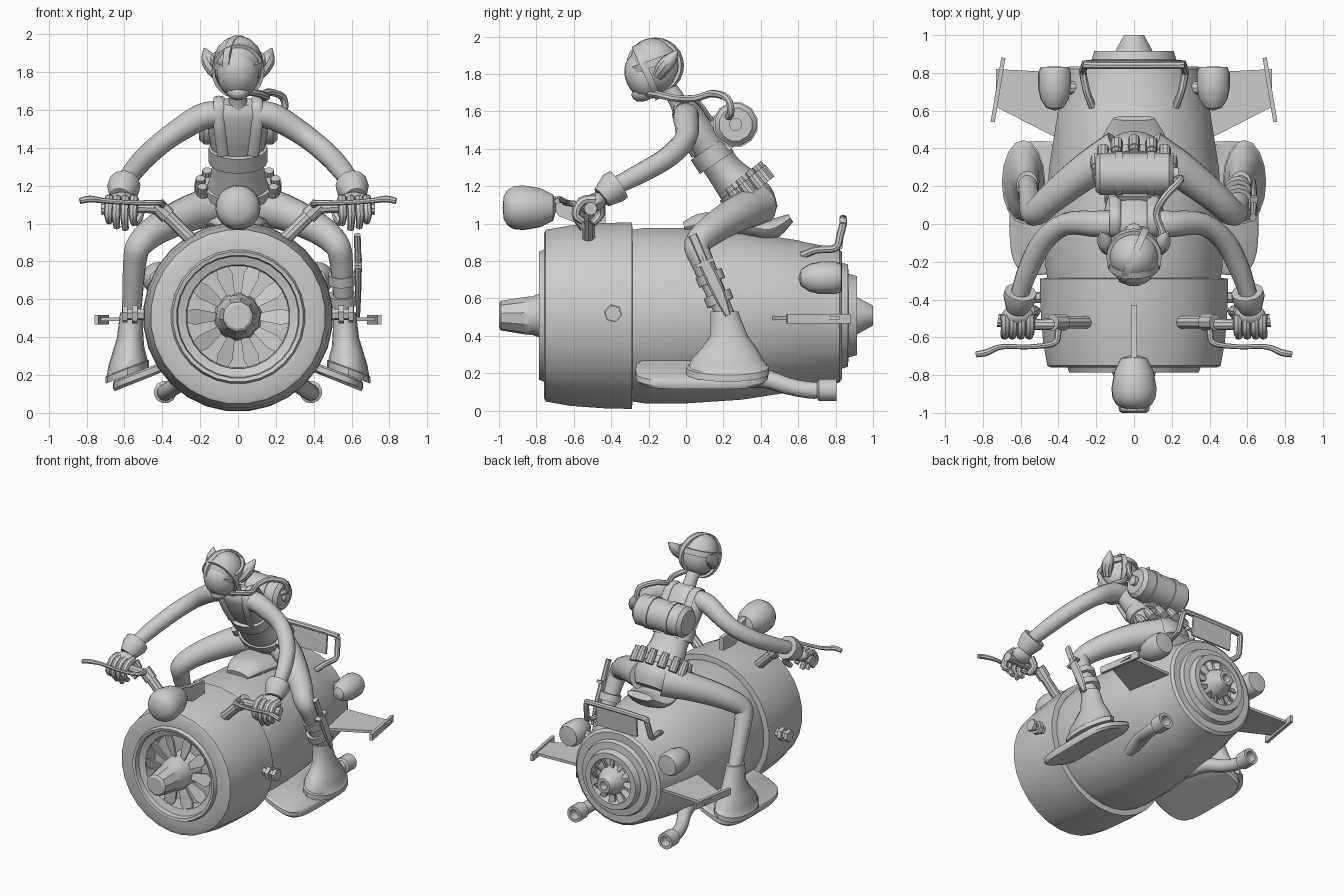
import bpy, bmesh, math
from mathutils import Vector, Matrix, Euler

V, pi = Vector, math.pi
CZ = 0.508  # height of the engine axis


def finish(name, bm, mirror=False):
    bmesh.ops.remove_doubles(bm, verts=bm.verts, dist=1e-5)
    bmesh.ops.recalc_face_normals(bm, faces=bm.faces)
    me = bpy.data.meshes.new(name)
    bm.to_mesh(me)
    bm.free()
    ob = bpy.data.objects.new(name, me)
    bpy.context.collection.objects.link(ob)
    if mirror:
        ob.modifiers.new("mirror", 'MIRROR').use_mirror_merge = False
    return ob


def skin(name, parts, mirror=False):
    """Each part is a list of point rings that are bridged and capped."""
    bm = bmesh.new()
    for rings in parts:
        vs = [[bm.verts.new(p) for p in r] for r in rings]
        n = len(vs[0])
        for a, b in zip(vs, vs[1:]):
            for i in range(n):
                bm.faces.new((a[i], a[(i + 1) % n], b[(i + 1) % n], b[i]))
        bm.faces.new(vs[0])
        bm.faces.new(vs[-1])
    return finish(name, bm, mirror)


def circle(c, s, u, r, r2, n):
    return [V(c) + s * r * math.cos(2 * pi * i / n) + u * r2 * math.sin(2 * pi * i / n) for i in range(n)]


def lathe(name, prof, origin, axis=(0, 1, 0), n=24, mirror=False):
    ax = V(axis).normalized()
    s = ax.orthogonal().normalized()
    u = ax.cross(s)
    return skin(name, [[circle(V(origin) + ax * t, s, u, max(r, 1e-4), max(r, 1e-4), n) for r, t in prof]], mirror)


def tube_rings(pts, n=10, sub=4, ref=(1, 0, 0)):
    """Points are x, y, z, radius and an optional second radius."""
    P = [V(tuple(p) if len(p) == 5 else tuple(p) + (p[3],)) for p in pts]
    Q = [2 * P[0] - P[1]] + P + [2 * P[-1] - P[-2]]
    out = []
    for i in range(1, len(Q) - 2):
        a, b, c, d = Q[i - 1:i + 3]
        for k in range(sub):
            t = k / sub
            out.append(0.5 * (2 * b + (c - a) * t + (2 * a - 5 * b + 4 * c - d) * t * t
                              + (3 * b - a - 3 * c + d) * t ** 3))
    out.append(P[-1])
    rings, s = [], V(ref)
    for i, p in enumerate(out):
        t = (out[min(i + 1, len(out) - 1)] - out[max(i - 1, 0)]).to_3d().normalized()
        s = s - t * s.dot(t)
        if s.length < 1e-3:
            s = t.orthogonal()
        s.normalize()
        rings.append(circle(p.to_3d(), s, t.cross(s), p[3], p[4], n))
    return rings


def tube(name, pts, mirror=False, **kw):
    return skin(name, [tube_rings(pts, **kw)], mirror)


def ball(name, c, rad, rot=(0, 0, 0), mirror=False, n=20):
    bm = bmesh.new()
    m = Matrix.LocRotScale(V(c), Euler(rot), V(rad))
    bmesh.ops.create_uvsphere(bm, u_segments=n, v_segments=n // 2, radius=1, matrix=m)
    return finish(name, bm, mirror)


def box(name, c, size, rot=(0, 0, 0), mirror=False):
    bm = bmesh.new()
    bmesh.ops.create_cube(bm, size=1, matrix=Matrix.LocRotScale(V(c), Euler(rot), V(size)))
    return finish(name, bm, mirror)


def fan(name, count, y, r0, r1, w0, w1, twist):
    parts = []
    for k in range(count):
        a = 2 * pi * k / count
        o, s = V((math.cos(a), 0, math.sin(a))), V((-math.sin(a), twist, math.cos(a)))
        rings = []
        for r, w in ((r0, w0), (r0 * .25 + r1 * .75, w1), (r1, w1 * .75)):
            c = V((0, y, CZ)) + o * r
            rings.append([c + s * i * w + V((0, j * .008, 0)) for i, j in ((-1, -1), (1, -1), (1, 1), (-1, 1))])
        parts.append(rings)
    skin(name, parts)


# engine body, cowl, nose and fans
axis0 = (0, 0, CZ)
lathe("front_cowl", [(0, -.62), (.27, -.62), (.275, -.73), (.32, -.745), (.325, -.78), (.345, -.785), (.355, -.76),
                     (.44, -.76), (.462, -.75), (.485, -.62), (.498, -.45), (.502, -.29), (.46, -.285)], axis0, n=28)
lathe("engine_body", [(.2, -.4), (.46, -.3), (.472, -.22), (.472, 0), (.452, .3), (.405, .6), (.398, .62), (.36, .82),
                      (.34, .835), (.285, .835), (.275, .865), (.225, .87), (.212, .915), (.17, .915), (.155, .86),
                      (0, .86)], axis0, n=28)
lathe("nose_cone", [(.13, -.62), (.12, -.78), (.105, -.82), (.1, -.87), (.08, -.99), (.065, -1), (0, -1)], axis0, n=10)
fan("front_fan", 10, -.72, .1, .27, .018, .042, .3)
lathe("tail_cone", [(.11, .85), (.1, .92), (.055, 1), (.032, 1), (.03, .95), (0, .95)], axis0, n=12)
fan("tail_fan", 12, .89, .08, .175, .01, .02, .5)
lathe("cowl_bolt", [(.03, .47), (.03, .53), (.05, .53), (.05, .56), (.03, .56), (.03, .585), (.045, .585),
                    (.045, .61), (0, .61)], (0, -.39, .52), (1, 0, 0), 6, True)

# headlight and its fin
lathe("headlight", [(0, -.98), (.06, -.975), (.095, -.955), (.115, -.92), (.12, -.87), (.105, -.78), (.07, -.71),
                    (0, -.69)], (0, 0, 1.085), n=18)
fin = [(-.76, 1.16), (-.6, 1.12), (-.43, 1.1), (-.43, .99), (-.55, .99), (-.68, 1.04)]
skin("headlight_fin", [[[(x, y, z) for y, z in fin] for x in (-.015, .015)]])

# handlebars and brake levers
tube("handlebar_stem", [(.24, -.52, .91, .035), (.33, -.52, 1.0, .035), (.41, -.52, 1.08, .035)], True)
tube("handlebar_clamp", [(.37, -.52, 1.04, .045), (.43, -.52, 1.1, .045)], True, sub=1)
tube("hand_grip", [(.4, -.53, 1.08, .03), (.55, -.53, 1.085, .03), (.72, -.51, 1.08, .035)], True)
tube("brake_lever", [(.4, -.56, 1.1, .018), (.42, -.63, 1.11, .016), (.55, -.65, 1.11, .013), (.7, -.65, 1.12, .014),
                     (.78, -.68, 1.13, .018), (.835, -.69, 1.12, .016)], True, n=8)

# seat
tube("seat", [(0, -.01, .98, .09, .03), (0, .1, 1.0, .14, .06), (0, .3, .99, .17, .06), (0, .45, .97, .17, .06),
              (0, .56, 1.03, .11, .025)], n=14)

# rear rack, plate, lamps, wings
rack = [(.22, .62, .83), (.25, .7, .86), (.27, .8, .87), (.265, .825, .94), (.255, .84, 1.0), (.22, .84, 1.025)]
tube("rear_rack", [p + (.02,) for p in rack] + [(-x, y, z, .02) for x, y, z in rack[::-1]], n=8, sub=3)
box("rear_plate", (0, .835, .94), (.34, .015, .15), (-.1, 0, 0))
lathe("rear_lamp", [(0, .6), (.045, .615), (.075, .66), (.088, .72), (.088, .8), (.075, .83), (0, .835)],
      (.42, 0, .71), n=14, mirror=True)
tube("rear_lamp_arm", [(.3, .72, .69, .035), (.4, .72, .71, .035)], True, sub=1)
skin("tail_wing", [[[(x, a, .485), (x, b, .485), (x, b, .505), (x, a, .505)]
                    for x, a, b in ((.34, .42, .8), (.73, .62, .82))]], True)
box("wing_endplate", (.72, .71, .492), (.022, .345, .05), (0, 0, .165), True)

# exhaust pipes
tube("exhaust_pipe", [(.24, .25, .17, .05), (.29, .42, .17, .05), (.35, .55, .13, .045), (.38, .66, .11, .045),
                      (.385, .74, .11, .045)], True, n=12)
lathe("exhaust_tip", [(.045, .7), (.06, .71), (.06, .805), (.038, .805), (.035, .73), (0, .73)], (.385, 0, .11),
      n=12, mirror=True)

# sloped foot boards with rounded ends
edge = []
for i in range(28):
    c, s = math.cos(2 * pi * i / 28), math.sin(2 * pi * i / 28)
    edge.append((.5 + .16 * math.copysign(abs(c) ** .6, c), .085 + .355 * math.copysign(abs(s) ** .5, s)))
slope = lambda x: -.38 * (x - .58)
skin("foot_board", [[[(.5 + (x - .5) * k, y * k + .085 * (1 - k), h + slope(x)) for x, y in edge]
                     for k, h in ((.95, .145), (1, .16), (1, .19), (.96, .2))]], True)

# boots
boot = []
for z, y0, y1, cx, hw, tilt in ((.53, .13, .28, .565, .058, 0), (.5, .13, .29, .565, .062, 0), (.4, .13, .33, .57, .07, .2),
                               (.33, .08, .38, .58, .085, .5), (.28, .03, .41, .585, .1, .8), (.24, .015, .435, .585, .108, 1),
                               (.235, .0, .445, .585, .115, 1), (.2, .0, .445, .585, .115, 1)):
    boot.append([(p.x, p.y, p.z + slope(p.x) * tilt) for p in
                 circle((cx, (y0 + y1) / 2, z), V((1, 0, 0)), V((0, 1, 0)), hw, (y1 - y0) / 2, 16)])
skin("boot", [boot], True)

# legs
tube("leg", [(.08, .39, 1.1, .11), (.24, .29, 1.06, .098), (.42, .15, .975, .082), (.52, .06, .89, .07),
             (.545, .085, .8, .062), (.555, .15, .65, .055), (.565, .22, .49, .05)], True, n=14)

# knife strapped to one shin
for z, y in ((.71, .13), (.6, .175)):
    tube("shin_strap", [(.55, y - .01, z + .025, .075), (.552, y + .01, z - .025, .075)], sub=1, n=12)
tube("knife_sheath", [(.635, .1, .79, .02, .035), (.635, .17, .64, .016, .035), (.635, .225, .51, .01, .015)], n=8)
tube("knife_handle", [(.63, .035, .94, .018, .025), (.635, .1, .79, .018, .022)], n=8)
box("knife_guard", (.635, .1, .79), (.04, .1, .02), (.4, 0, 0))

# torso, vest panels, waist band
tube("torso", [(0, -.04, 1.645, .08, .04), (0, -.01, 1.605, .16, .075), (0, .06, 1.5, .16, .095), (0, .14, 1.38, .14, .095),
               (0, .21, 1.28, .14, .1), (0, .29, 1.19, .165, .12), (0, .37, 1.11, .18, .12), (0, .43, 1.04, .12, .08)], n=18)
tube("waist_band", [(0, .115, 1.4, .155, .11), (0, .165, 1.325, .155, .11)], sub=1, n=18)
tube("shoulder_strap", [(.1, .14, 1.55, .03, .012), (.1, .05, 1.66, .03, .012), (.1, -.05, 1.63, .03, .012),
                        (.1, -.045, 1.52, .03, .012), (.08, .04, 1.36, .03, .012)], True, n=8)

# belt with cylindrical pouches
d, p = V((0, .62, -.78)), V((0, .78, .62))
bc = V((0, .3, 1.185))
tube("belt", [tuple(bc - d * .025) + (.185, .135), tuple(bc + d * .025) + (.19, .14)], sub=1, n=18)
pouches = []
for k in range(9):
    a = math.radians(-20 + 27.5 * k)
    c = bc + V((1, 0, 0)) * .2 * math.cos(a) + p * .15 * math.sin(a)
    pouches.append(tube_rings([tuple(c + d * t) + (r,) for t, r in
                               ((-.055, .026), (-.025, .026), (-.024, .031), (.055, .031))], n=10, sub=1))
skin("belt_pouches", pouches)

# arms, cuffs and gloves
tube("arm", [(.1, .0, 1.58, .07), (.2, -.0, 1.56, .07), (.36, -.0, 1.46, .06), (.48, -.09, 1.36, .058),
             (.56, -.24, 1.27, .055), (.62, -.42, 1.18, .045)], True, n=12)
tube("glove_cuff", [(.6, -.36, 1.21, .085), (.605, -.39, 1.19, .088), (.62, -.45, 1.14, .06)], True, n=12, sub=1)
ball("palm", (.615, -.485, 1.115), (.085, .06, .05), (.5, 0, 0), True, 14)
hand = [tube_rings([(x, -.48, 1.13, .026), (x, -.555, 1.12, .025), (x + .005, -.59, 1.05, .023), (x, -.55, .98 + h, .018)],
                   n=8, sub=3) for x, h in ((.55, .02), (.595, -.01), (.64, 0), (.68, .03))]
hand.append(tube_rings([(.55, -.46, 1.11, .028), (.52, -.46, 1.05, .026), (.54, -.5, 1.0, .018)], n=8, sub=3))
skin("fingers", hand, True)

# back tank with bands and end valve
lathe("back_tank", [(0, -.205), (.09, -.205), (.115, -.18), (.115, -.1), (.122, -.1), (.122, -.06), (.115, -.06), (.115, .07),
                    (.122, .07), (.122, .11), (.115, .11), (.115, .185), (.09, .21), (.035, .21), (.035, .235), (0, .235)],
      (0, .265, 1.53), (1, 0, 0), 12)
box("tank_mount", (0, .17, 1.47), (.18, .1, .2), (.65, 0, 0))
tube("breathing_hose", [(.21, .225, 1.57, .02), (.245, .24, 1.6, .02), (.235, .22, 1.67, .02), (.16, .14, 1.695, .02),
                        (.12, .05, 1.67, .02), (.15, -.06, 1.67, .02), (.1, -.15, 1.69, .02), (.03, -.22, 1.7, .02)], n=8)

# head, helmet, face mask and ears
tube("neck", [(0, -.13, 1.76, .055), (0, -.06, 1.68, .045), (0, .0, 1.57, .06)], n=12)
tilt = (.42, 0, 0)
ball("helmet", (0, -.165, 1.845), (.133, .135, .15), tilt)
ball("face_mask", (0, -.225, 1.79), (.112, .1, .13), tilt)
ball("mask_chin", (0, -.225, 1.705), (.065, .07, .05), tilt, n=14)


def loop(name, c, rx, ry, r, rot, n=24):
    m = Matrix.Translation(V(c)) @ Euler(rot).to_matrix().to_4x4()
    rings = []
    for k in range(n + 1):
        a = 2 * pi * k / n
        o = V((math.cos(a) * rx, math.sin(a) * ry, 0))
        rings.append([m @ (o + o.normalized() * r * .5 * i + V((0, 0, r * j)))
                      for i, j in ((-1, -1), (1, -1), (1, 1), (-1, 1))])
    bm = bmesh.new()
    vs = [[bm.verts.new(q) for q in g] for g in rings[:-1]]
    for k in range(n):
        for i in range(4):
            e, f = vs[k], vs[(k + 1) % n]
            bm.faces.new((e[i], e[(i + 1) % 4], f[(i + 1) % 4], f[i]))
    return finish(name, bm)


loop("goggle_strap", (0, -.17, 1.86), .136, .138, .02, (.35, 0, 0))
loop("mask_rim", (0, -.21, 1.81), .13, .148, .018, (pi / 2 + .42, 0, 0))
loop("helmet_ridge", (0, -.165, 1.845), .14, .152, .018, (pi / 2 - 1.15, pi / 2, 0))
tube("ear", [(.115, -.15, 1.79, .03), (.145, -.115, 1.84, .042), (.16, -.08, 1.88, .035), (.178, -.045, 1.925, .006)], True, n=10)

# shading
bpy.ops.object.select_all(action='SELECT')
bpy.context.view_layer.objects.active = bpy.context.selected_objects[0]
bpy.ops.object.shade_smooth_by_angle(angle=math.radians(35))
